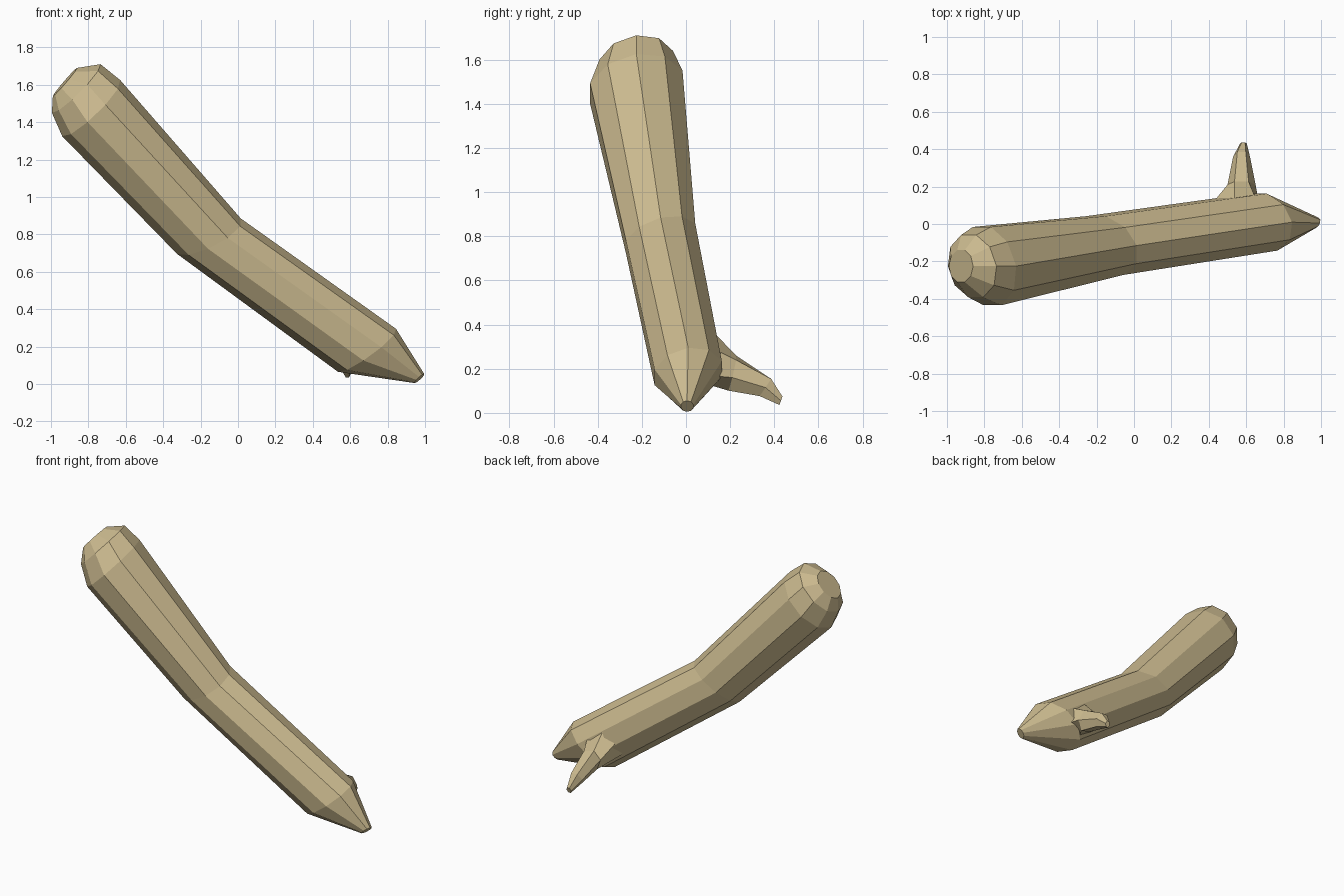
import bpy, bmesh, math
from mathutils import Vector

if "Cube" in bpy.data.objects:
    bpy.data.objects.remove(bpy.data.objects["Cube"])

wood = bpy.data.materials.new("tan wood")
wood.diffuse_color = (0.61, 0.50, 0.28, 1)
wood.use_nodes = True
wood.node_tree.nodes["Principled BSDF"].inputs["Base Color"].default_value = wood.diffuse_color


def loft(name, rings, sides, phase=0.0):
    """Skin a chain of elliptical rings given as (centre, half-axis u, half-axis v)."""
    bm = bmesh.new()
    loops = []
    for c, u, v in rings:
        c, u, v = Vector(c), Vector(u), Vector(v)
        angles = [2 * math.pi * (i + phase) / sides for i in range(sides)]
        loops.append([bm.verts.new(c + u * math.cos(a) + v * math.sin(a)) for a in angles])
    for a, b in zip(loops, loops[1:]):
        for i in range(sides):
            j = (i + 1) % sides
            bm.faces.new((a[i], a[j], b[j], b[i]))
    bm.faces.new(loops[0][::-1])
    bm.faces.new(loops[-1])
    bmesh.ops.recalc_face_normals(bm, faces=bm.faces)
    mesh = bpy.data.meshes.new(name)
    bm.to_mesh(mesh)
    bm.free()
    mesh.materials.append(wood)
    obj = bpy.data.objects.new(name, mesh)
    bpy.context.collection.objects.link(obj)
    return obj


# Bent stick: rounded knob, bend in the middle, tapered point
loft("stick", [
    ((-0.925, -0.225, 1.615), (0.065, 0, 0.075), (0, 0.09, 0.01)),
    ((-0.865, -0.225, 1.58), (0.13, 0, 0.13), (-0.02, 0.175, 0.02)),
    ((-0.785, -0.225, 1.475), (0.155, 0, 0.15), (-0.03, 0.22, 0.03)),
    ((-0.155, -0.115, 0.79), (0.17, 0, 0.095), (-0.05, 0.165, 0.04)),
    ((0.69, 0.01, 0.18), (0.155, 0, 0.115), (-0.03, 0.16, 0.02)),
    ((0.97, 0.005, 0.03), (0.025, 0, 0.025), (0.01, 0.03, 0)),
], 10)

# Short side twig with a root that flares along the stick
loft("side_twig", [
    ((0.54, 0.10, 0.26), (0.13, 0, -0.09), (0.07, 0, 0.10)),
    ((0.575, 0.21, 0.18), (0.075, 0, -0.02), (0, 0.02, 0.08)),
    ((0.575, 0.36, 0.115), (0.045, 0, 0), (0, 0.03, 0.045)),
    ((0.585, 0.43, 0.055), (0.018, 0, 0), (0, 0.008, 0.022)),
], 6)
